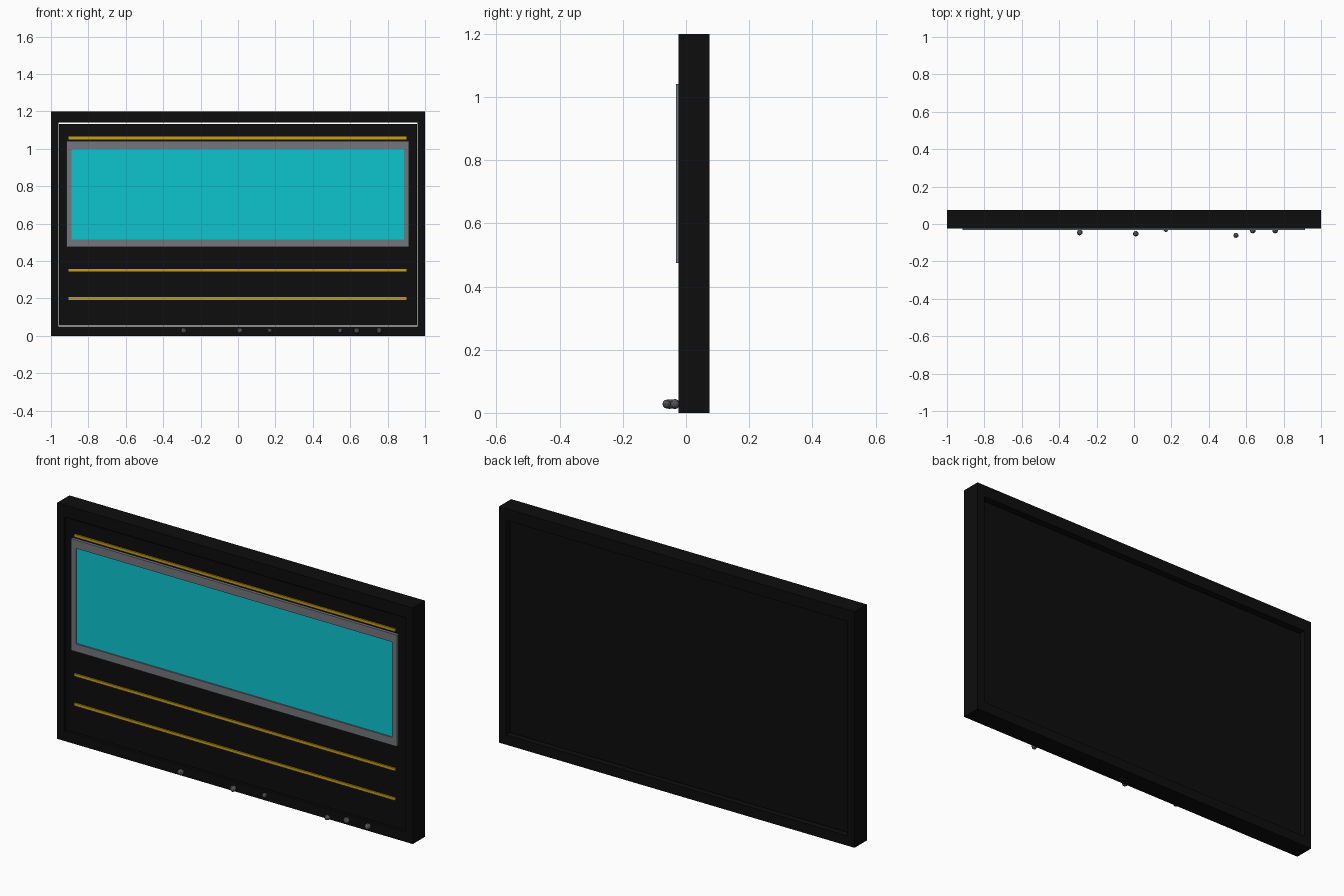
import bpy, bmesh, random
from mathutils import Vector

if "Cube" in bpy.data.objects:
    bpy.data.objects.remove(bpy.data.objects["Cube"])

random.seed(4)


def material(name, rgb):
    m = bpy.data.materials.new(name)
    m.diffuse_color = (*rgb, 1)
    m.use_nodes = True
    m.node_tree.nodes["Principled BSDF"].inputs["Base Color"].default_value = m.diffuse_color
    return m


BLACK = material("black", (0.004, 0.004, 0.004))
GREY = material("steel_grey", (0.17, 0.18, 0.20))
CYAN = material("cyan_glass", (0.004, 0.56, 0.62))
GOLD = material("gold", (0.58, 0.35, 0.006))
STONE = material("dark_stone", (0.09, 0.09, 0.10))


def finish(name, bm, mat):
    me = bpy.data.meshes.new(name)
    bm.to_mesh(me)
    bm.free()
    me.materials.append(mat)
    ob = bpy.data.objects.new(name, me)
    bpy.context.collection.objects.link(ob)
    return ob


def add_box(bm, x0, x1, y0, y1, z0, z1):
    vs = bmesh.ops.create_cube(bm, size=1)["verts"]
    for v in vs:
        v.co = Vector(((x0 + x1) / 2 + v.co.x * (x1 - x0),
                       (y0 + y1) / 2 + v.co.y * (y1 - y0),
                       (z0 + z1) / 2 + v.co.z * (z1 - z0)))


def box(name, mat, *dims):
    bm = bmesh.new()
    add_box(bm, *dims)
    return finish(name, bm, mat)


def ring(name, mat, outer, inner, y0, y1):
    """Rectangular frame; outer and inner are (x0, x1, z0, z1)."""
    bm = bmesh.new()
    loops = []
    for (x0, x1, z0, z1) in (outer, inner):
        for y in (y0, y1):
            loops.append([bm.verts.new((x, y, z)) for x, z in
                          ((x0, z0), (x1, z0), (x1, z1), (x0, z1))])
    of, ob, nf, nb = loops
    for a, b in ((of, nf), (nf, nb), (nb, ob), (ob, of)):
        for i in range(4):
            j = (i + 1) % 4
            bm.faces.new((a[i], a[j], b[j], b[i]))
    bmesh.ops.recalc_face_normals(bm, faces=bm.faces)
    return finish(name, bm, mat)


# outer casing and the panel floating inside it with a narrow gap
ring("outer_frame", BLACK, (-1, 1, 0, 1.2), (-0.96, 0.96, 0.05, 1.14), -0.024, 0.074)
box("inner_panel", BLACK, -0.956, 0.956, -0.016, 0.05, 0.054, 1.133)

# window surround and glass
ring("window_frame", GREY, (-0.918, 0.915, 0.475, 1.042), (-0.89, 0.887, 0.515, 1.0), -0.031, -0.016)
box("window_glass", CYAN, -0.89, 0.887, -0.024, -0.016, 0.515, 1.0)

# gold trim lines
for i, z in enumerate((0.20, 0.35, 1.058)):
    box(f"gold_strip_{i + 1}", GOLD, -0.905, 0.9, -0.023, -0.016, z - 0.007, z + 0.007)

# small stones in front of the lower edge
for i, (x, y, r) in enumerate(((-0.29, -0.045, 0.016), (0.01, -0.052, 0.016), (0.17, -0.03, 0.013),
                               (0.545, -0.061, 0.014), (0.635, -0.035, 0.016), (0.755, -0.035, 0.016))):
    bm = bmesh.new()
    bmesh.ops.create_icosphere(bm, subdivisions=2, radius=r)
    for v in bm.verts:
        v.co *= random.uniform(0.9, 1.03)
        v.co += Vector((x, y, 0.028))
    finish(f"stone_{i + 1}", bm, STONE)
